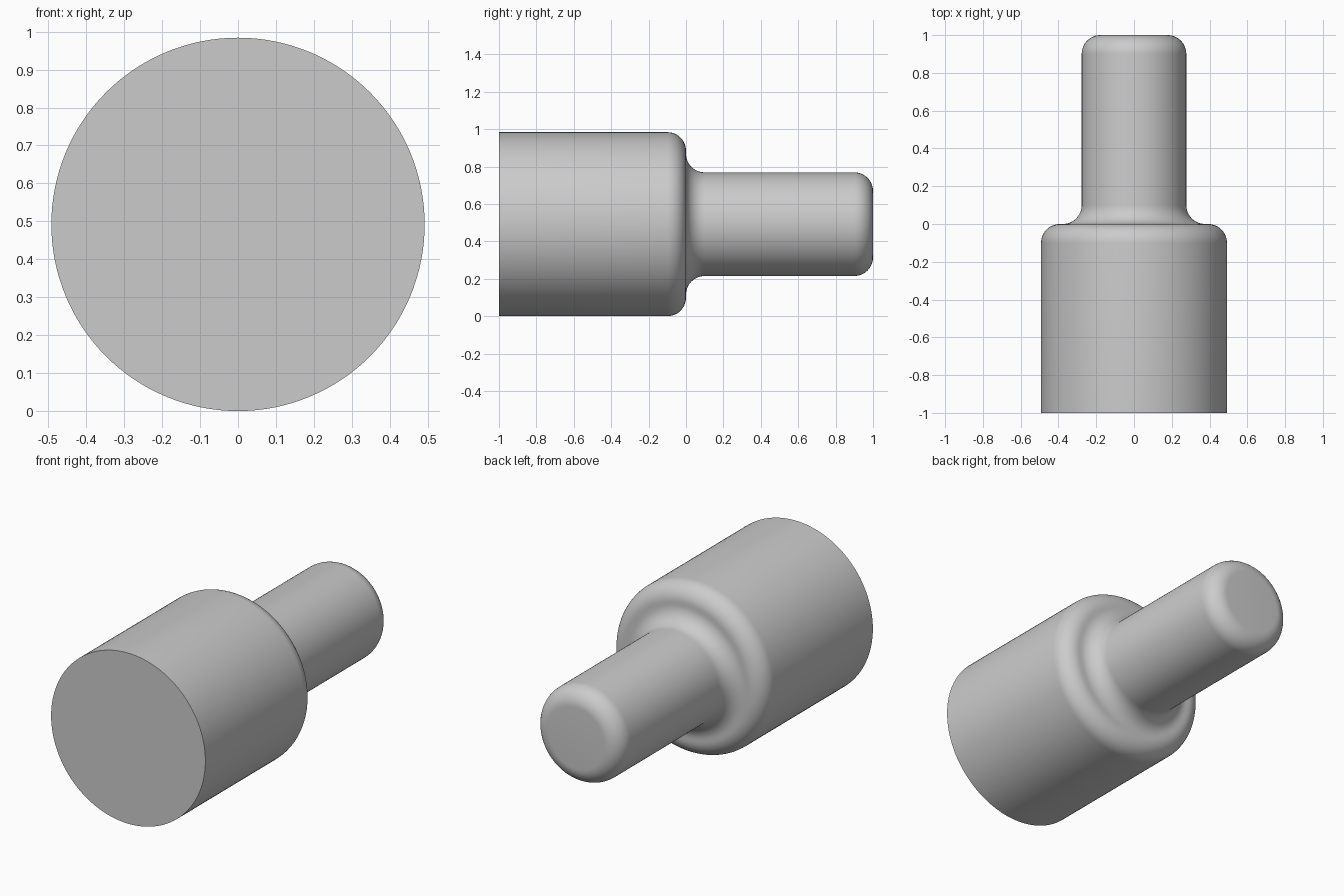
import bpy, bmesh, math
from mathutils import Vector, Matrix

cube = bpy.data.objects.get("Cube")
if cube:
    bpy.data.objects.remove(cube, do_unlink=True)

BODY_R, PIN_R, FILLET = 0.492, 0.277, 0.1
SIDES, ARC_STEPS = 128, 12

grey = bpy.data.materials.new("plain grey")
grey.use_nodes = True
color = (0.6, 0.6, 0.6, 1)
grey.diffuse_color = color
grey.node_tree.nodes["Principled BSDF"].inputs["Base Color"].default_value = color


def arc(r, y, start, end):
    """Quarter round in the (radius, y) plane, angles in degrees."""
    for i in range(ARC_STEPS + 1):
        a = math.radians(start + (end - start) * i / ARC_STEPS)
        yield r + FILLET * math.cos(a), y + FILLET * math.sin(a)


# Half profile: flat front, rounded shoulder, hollow fillet, rounded pin end
profile = [(0, -1), (BODY_R, -1)]
profile += arc(BODY_R - FILLET, -FILLET, 0, 90)
profile += arc(PIN_R + FILLET, FILLET, 270, 180)
profile += arc(PIN_R - FILLET, 1 - FILLET, 0, 90)
profile += [(0, 1)]

# Revolve the profile around the long axis
bm = bmesh.new()
verts = [bm.verts.new((r, y, 0)) for r, y in profile]
edges = [bm.edges.new(pair) for pair in zip(verts, verts[1:])]
bmesh.ops.spin(bm, geom=verts + edges, cent=(0, 0, 0), axis=(0, 1, 0),
               angle=math.tau, steps=SIDES)
bmesh.ops.remove_doubles(bm, verts=bm.verts, dist=0.0001)
bmesh.ops.recalc_face_normals(bm, faces=bm.faces)
bmesh.ops.transform(bm, matrix=Matrix.Translation(Vector((0, 0, BODY_R))), verts=bm.verts)

mesh = bpy.data.meshes.new("stepped_shaft")
bm.to_mesh(mesh)
bm.free()
mesh.materials.append(grey)
shaft = bpy.data.objects.new("stepped_shaft", mesh)
bpy.context.collection.objects.link(shaft)

# Smooth rounds with a crisp front rim
bpy.ops.object.select_all(action="DESELECT")
shaft.select_set(True)
bpy.context.view_layer.objects.active = shaft
bpy.ops.object.shade_smooth_by_angle(angle=math.radians(30))
